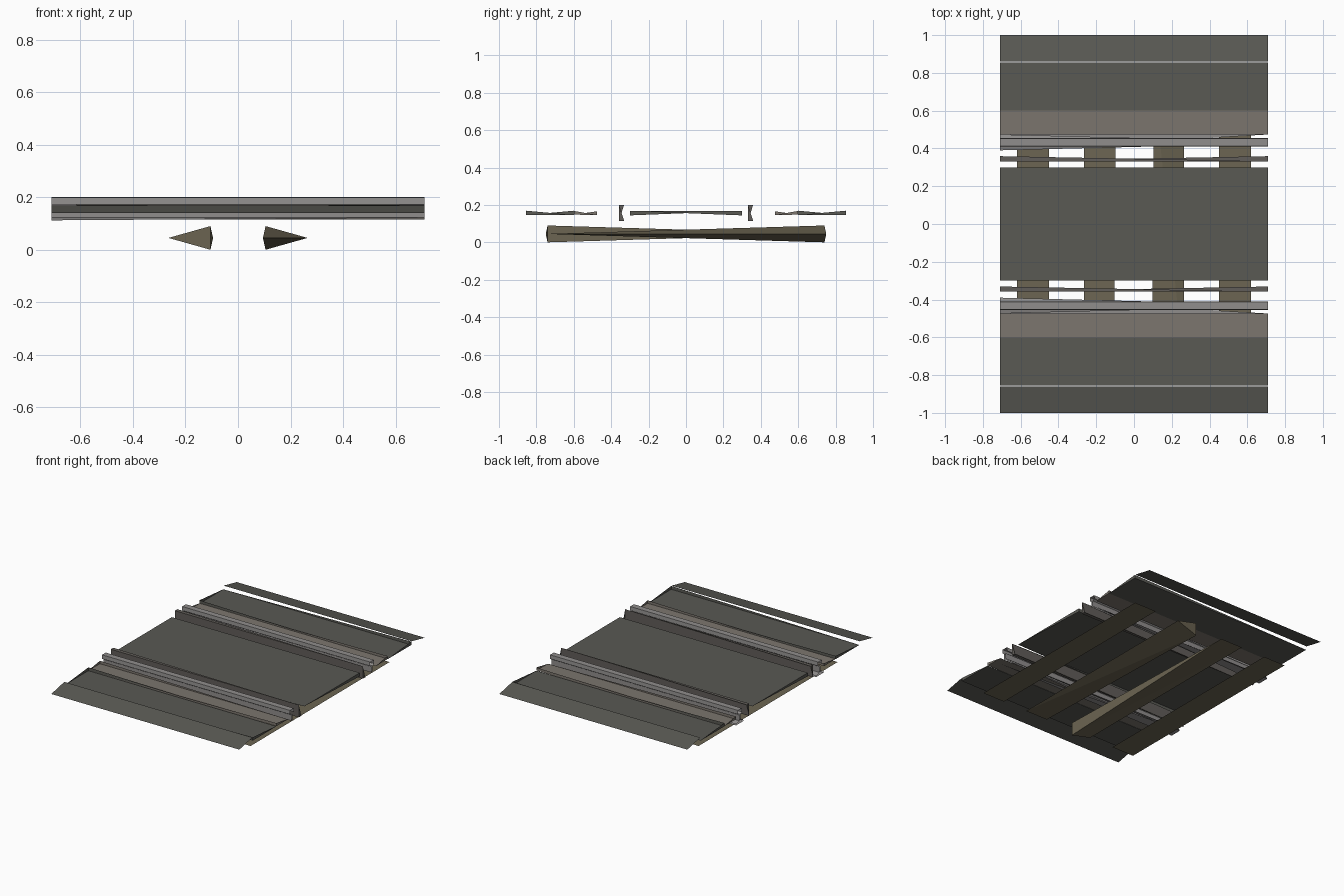
import bpy

if "Cube" in bpy.data.objects:
    bpy.data.objects.remove(bpy.data.objects["Cube"])

L = 0.71  # half length along the track


def material(name, rgb):
    m = bpy.data.materials.new(name)
    m.diffuse_color = (*rgb, 1)
    m.use_nodes = True
    m.node_tree.nodes["Principled BSDF"].inputs["Base Color"].default_value = m.diffuse_color
    return m


PANEL = material("dark_panel", (0.10, 0.10, 0.088))
EDGE = material("panel_edge", (0.20, 0.18, 0.155))
WOOD = material("timber", (0.15, 0.13, 0.085))
STEEL = material("steel", (0.28, 0.27, 0.265))
DARK = material("dark_steel", (0.12, 0.11, 0.10))


def build(name, verts, faces, mat):
    me = bpy.data.meshes.new(name)
    me.from_pydata(verts, [], faces)
    me.materials.append(mat)
    ob = bpy.data.objects.new(name, me)
    bpy.context.collection.objects.link(ob)
    return ob


def strips(name, parts, mat, s=1):
    """Faces running along x between (y, z) points a and b.
    full = quad, left / right = triangle whose a corner sits at that end."""
    verts, faces = [], []
    for a, b, kind in parts:
        (ya, za), (yb, zb) = a, b
        if kind == "full":
            f = [(-L, ya, za), (L, ya, za), (L, yb, zb), (-L, yb, zb)]
        else:
            e = -L if kind == "left" else L
            f = [(e, ya, za), (L, yb, zb), (-L, yb, zb)]
        faces.append(list(range(len(verts), len(verts) + len(f))))
        verts += [(x, y * s, z) for x, y, z in f]
    return build(name, verts, faces, mat)


def panel(name, a, b, dz, mat, s=1):
    """Flat slab surface with one triangle on each end and each side."""
    (ya, za), (yb, zb) = a, b
    ya, yb = ya * s, yb * s
    v = [(-L, ya, za), (L, ya, za), (L, yb, zb), (-L, yb, zb),
         (-L, ya, za + dz), (L, yb, zb + dz)]
    f = [(0, 1, 2, 3), (0, 3, 4), (1, 2, 5), (0, 1, 4), (2, 3, 5)]
    return build(name, v, f, mat)


# Inner sleepers: wedges, tall at opposite ends
for s, label in ((1, "left"), (-1, "right")):
    v = [(-0.105, -0.74, 0.09), (-0.105, -0.74, 0), (-0.265, -0.75, 0.045),
         (-0.095, 0.75, 0.045), (-0.265, 0.75, 0.045)]
    build("inner_sleeper_" + label, [(x * s, y * s, z) for x, y, z in v],
          [(0, 2, 1), (0, 4, 2), (0, 3, 4), (1, 4, 3), (1, 2, 4), (0, 1, 3)], WOOD)
    # Outer sleepers: flat boards
    xs = (0.45 * s, 0.62 * s)
    build("outer_sleeper_" + label,
          [(xs[0], -0.75, 0.045), (xs[1], -0.75, 0.045),
           (xs[1], 0.75, 0.045), (xs[0], 0.75, 0.045)],
          [(0, 1, 2, 3)], WOOD)

# Middle deck between the rails
panel("middle_panel", (-0.30, 0.168), (0.30, 0.168), -0.024, PANEL)

for s, label in ((1, "back"), (-1, "front")):
    # Outer deck: edge strip, main panel and sloping ramp
    panel("panel_edge_" + label, (0.475, 0.146), (0.60, 0.148), 0.02, EDGE, s)
    panel("outer_panel_" + label, (0.60, 0.146), (0.855, 0.146), 0.023, PANEL, s)
    strips("ramp_" + label, [((0.86, 0.169), (1.0, 0.14), "full")], PANEL, s)
    # Running rail: head, web and tapering foot
    strips("rail_" + label, [
        ((0.412, 0.198), (0.452, 0.198), "full"),
        ((0.412, 0.198), (0.410, 0.172), "full"),
        ((0.452, 0.198), (0.454, 0.172), "full"),
        ((0.410, 0.172), (0.426, 0.162), "left"),
        ((0.454, 0.172), (0.438, 0.162), "right"),
        ((0.426, 0.162), (0.426, 0.122), "full"),
        ((0.438, 0.162), (0.438, 0.122), "full"),
        ((0.390, 0.112), (0.426, 0.122), "left"),
        ((0.474, 0.112), (0.438, 0.122), "left"),
        ((0.390, 0.104), (0.474, 0.104), "left"),
    ], STEEL, s)

# Check rails: upright plate with thin triangular flanges, same way round on both sides
for y, label in ((0.332, "back"), (-0.358, "front")):
    h = y + 0.027
    v = [(-L, y, 0.115), (L, y, 0.115), (L, y, 0.2), (-L, y, 0.2),
         (-L, h, 0.2), (L, h, 0.115)]
    build("check_rail_" + label, v,
          [(0, 1, 2, 3), (3, 2, 4), (0, 1, 5), (0, 3, 4), (1, 2, 5)], DARK)
